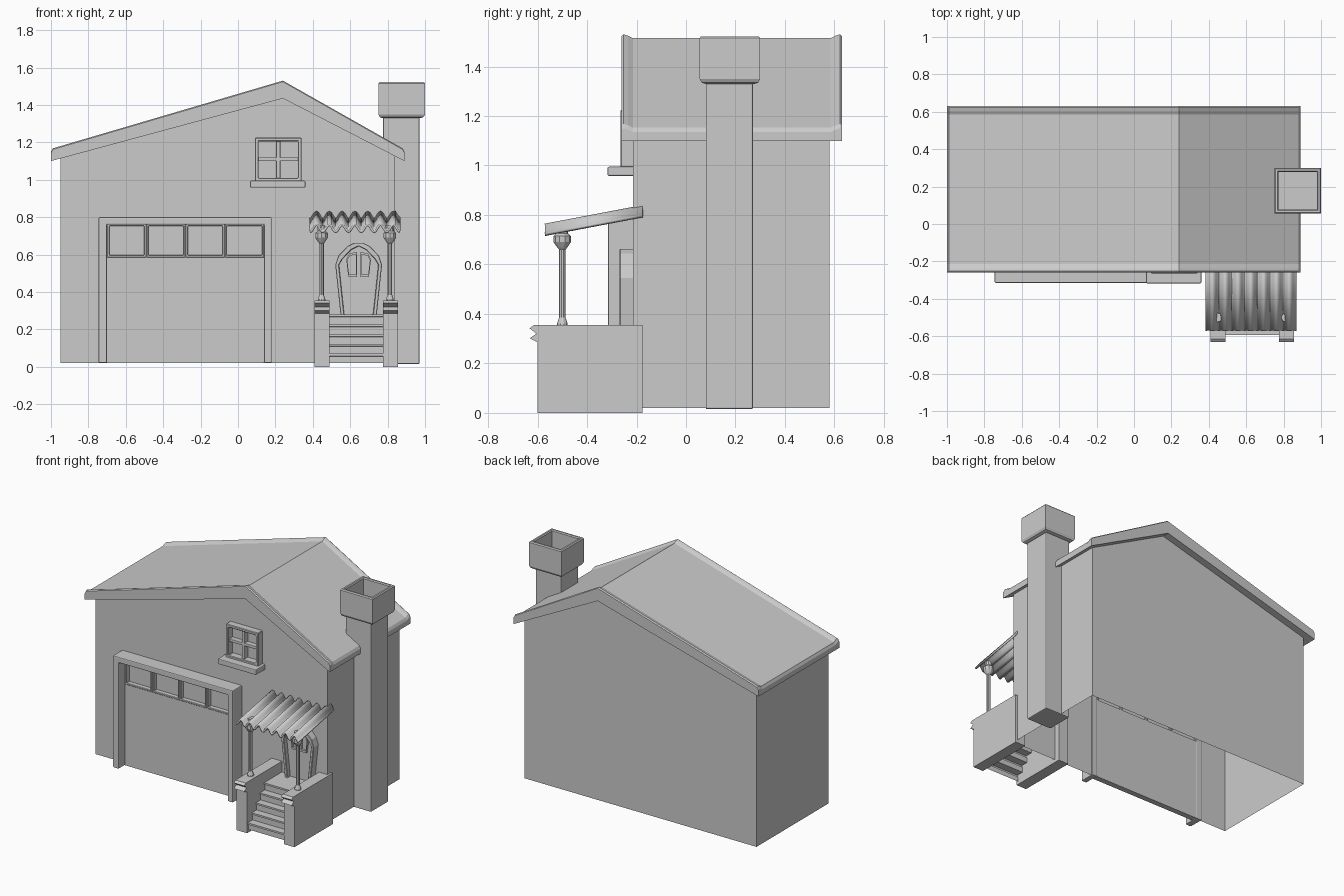
import bpy, bmesh, math
from mathutils import Vector

if "Cube" in bpy.data.objects:
    bpy.data.objects.remove(bpy.data.objects["Cube"])

GREY = bpy.data.materials.new("plain grey")
GREY.use_nodes = True
tone = (0.6, 0.6, 0.6, 1)
GREY.diffuse_color = tone
GREY.node_tree.nodes["Principled BSDF"].inputs["Base Color"].default_value = tone


def finish(name, bm, bevel=0, solid=False):
    if solid:
        bmesh.ops.recalc_face_normals(bm, faces=bm.faces)
    mesh = bpy.data.meshes.new(name)
    bm.to_mesh(mesh)
    bm.free()
    mesh.materials.append(GREY)
    obj = bpy.data.objects.new(name, mesh)
    bpy.context.collection.objects.link(obj)
    if bevel:
        mod = obj.modifiers.new("soft edges", "BEVEL")
        mod.width = bevel
        mod.segments = 2
    return obj


def loft(name, loops, caps=True, bevel=0):
    """Join equal closed loops of points into a skin."""
    bm = bmesh.new()
    rows = [[bm.verts.new(p) for p in loop] for loop in loops]
    n = len(rows[0])
    for a, b in zip(rows, rows[1:]):
        for i in range(n):
            j = (i + 1) % n
            bm.faces.new((a[i], a[j], b[j], b[i]))
    if caps:
        bm.faces.new(rows[0])
        bm.faces.new(rows[-1])
    return finish(name, bm, bevel, True)


def prism(name, outline, y0, y1, bevel=0):
    return loft(name, [[(x, y, z) for x, z in outline] for y in (y0, y1)], bevel=bevel)


def box(name, x0, x1, y0, y1, z0, z1, bevel=0):
    return prism(name, [(x0, z0), (x1, z0), (x1, z1), (x0, z1)], y0, y1, bevel)


def frame(name, outer, inner, y0, y1, bevel=0):
    """Closed border between two outlines, standing out from a wall."""
    path = [(outer, y0), (outer, y1), (inner, y1), (inner, y0), (outer, y0)]
    obj = loft(name, [[(x, y, z) for x, z in loop] for loop, y in path], False)
    bm = bmesh.new()
    bm.from_mesh(obj.data)
    bmesh.ops.remove_doubles(bm, verts=bm.verts, dist=0.0001)
    bmesh.ops.recalc_face_normals(bm, faces=bm.faces)
    bm.to_mesh(obj.data)
    bm.free()
    if bevel:
        obj.modifiers.new("soft edges", "BEVEL").width = bevel
    return obj


def rect(x0, x1, z0, z1):
    return [(x0, z0), (x1, z0), (x1, z1), (x0, z1)]


WALL = -0.215

# House shell, open underneath
shell = prism("house_walls", [(-0.95, 0.02), (0.84, 0.02), (0.84, 1.15),
                              (0.24, 1.46), (-0.95, 1.14)], WALL, 0.58)
bm = bmesh.new()
bm.from_mesh(shell.data)
bmesh.ops.delete(bm, geom=[f for f in bm.faces if f.normal.z < -0.9], context="FACES")
bm.to_mesh(shell.data)
bm.free()

# Roof slab with raised front and back rims
under = [(0.89, 1.1), (0.24, 1.435), (-1, 1.1)]
top = [(-1, 1.15), (-0.99, 1.168), (0.24, 1.53), (0.88, 1.168), (0.89, 1.15)]
stations = [(-0.26, 0.006), (-0.252, 0), (-0.235, 0.005), (-0.215, 0.015)]
stations += [(0.37 - y, d) for y, d in reversed(stations)]
loft("roof", [[(x, y, z) for x, z in under] + [(x, y, z - d) for x, z in top]
              for y, d in stations])

# Chimney with hollow cap
box("chimney_shaft", 0.775, 0.97, 0.08, 0.27, 0.015, 1.36, 0.006)


def square(inset, z):
    return [(x, y, z) for x, y in ((0.75 + inset, 0.055 + inset), (1 - inset, 0.055 + inset),
                                   (1 - inset, 0.3 - inset), (0.75 + inset, 0.3 - inset))]


loft("chimney_cap", [square(*s) for s in ((0.022, 1.33), (0.008, 1.335), (0, 1.35), (0, 1.515),
                                         (0.006, 1.522), (0.017, 1.522), (0.022, 1.515),
                                         (0.022, 1.36))])

# Garage surround and door with four panes
prism("garage_surround", [(-0.745, 0.02), (-0.745, 0.8), (0.18, 0.8), (0.18, 0.02),
                          (0.14, 0.02), (0.14, 0.76), (-0.7, 0.76), (-0.7, 0.02)],
      -0.315, WALL + 0.01, 0.006)
box("garage_door_panel", -0.7, 0.14, -0.245, WALL + 0.01, 0.02, 0.595)
for i in range(4):
    x = -0.7 + 0.21 * i
    frame("garage_pane_frame", rect(x, x + 0.21, 0.585, 0.765),
          rect(x + 0.012, x + 0.198, 0.597, 0.753), WALL + 0.01, -0.248, 0.003)

# Upper window with cross bars and sill
frame("window_frame", rect(0.09, 0.34, 0.99, 1.225), rect(0.11, 0.32, 1.01, 1.205),
      WALL + 0.01, -0.265, 0.004)
box("window_upright", 0.204, 0.226, -0.25, WALL + 0.01, 1.0, 1.215, 0.003)
box("window_crossbar", 0.1, 0.33, -0.25, WALL + 0.01, 1.1, 1.12, 0.003)
box("window_sill", 0.065, 0.36, -0.317, WALL + 0.01, 0.958, 0.995, 0.005)

# Arched entry door, tapering towards the floor
CX = 0.645


def arch(shrink):
    half = [(0.097, 0.28), (0.125, 0.545), (0.108, 0.595), (0.06, 0.645), (0.025, 0.663)]
    pts = [(x - shrink, z - shrink * (z > 0.55)) for x, z in half]
    return [(CX + x, z) for x, z in pts] + [(CX - x, z) for x, z in reversed(pts)]


frame("door_surround", arch(0), arch(0.02), WALL + 0.01, -0.268, 0.003)
prism("door_panel", arch(0.019), WALL + 0.01, -0.235)
for s in (-1, 1):
    pane = [(0.01, 0.48), (0.055, 0.48), (0.066, 0.575), (0.05, 0.605), (0.01, 0.615)]
    mid = Vector((0.037, 0.548))
    small = [mid + (Vector(p) - mid) * 0.8 for p in pane]
    frame("door_pane_frame", [(CX + s * x, z) for x, z in pane],
          [(CX + s * x, z) for x, z in small], -0.23, -0.25)

# Porch side walls with grooved front caps
side = [(-0.175, 0), (-0.6, 0), (-0.6, 0.285), (-0.632, 0.302), (-0.605, 0.32),
        (-0.632, 0.342), (-0.615, 0.355), (-0.175, 0.355)]
for x in (0.41, 0.775):
    loft("porch_side_wall", [[(px, y, z) for y, z in side] for px in (x, x + 0.08)])

# Stairs as a folded sheet, open underneath
steps = [(-0.585, 0.02)]
for i in range(5):
    y, z = -0.585 + 0.045 * i, 0.07 + 0.0525 * i
    steps += [(y, z - 0.015), (y - 0.008, z - 0.012), (y - 0.008, z), (y + 0.045, z)]
steps[-1] = (-0.175, 0.28)
bm = bmesh.new()
pairs = [[bm.verts.new((x, y, z)) for x in (0.485, 0.78)] for y, z in steps]
for a, b in zip(pairs, pairs[1:]):
    bm.faces.new((a[0], a[1], b[1], b[0]))
finish("stairs", bm)

# Turned porch columns
turning = [(0.022, 0.35), (0.021, 0.362), (0.013, 0.385), (0.013, 0.66), (0.02, 0.668),
           (0.035, 0.69), (0.035, 0.715), (0.024, 0.725), (0.024, 0.755)]
for x in (0.447, 0.812):
    loft("porch_column", [[(x + r * math.cos(a), -0.5 + r * math.sin(a), z)
                           for a in [math.tau * (k + 0.5) / 10 for k in range(10)]]
                          for r, z in turning])

# Corrugated awning
bm = bmesh.new()
rows = []
count = 7 * 10
for k in range(count + 1):
    t = k / count
    wave = -0.019 * math.cos(math.tau * 7 * t)
    x = 0.385 + 0.48 * t
    rows.append([bm.verts.new((x, -0.57, 0.74 + wave)), bm.verts.new((x, -0.175, 0.815 + wave))])
for a, b in zip(rows, rows[1:]):
    bm.faces.new((a[0], b[0], b[1], a[1]))
awning = finish("awning", bm)
mod = awning.modifiers.new("thickness", "SOLIDIFY")
mod.thickness = 0.012
mod.offset = 0
bpy.ops.object.select_all(action="DESELECT")
awning.select_set(True)
bpy.context.view_layer.objects.active = awning
bpy.ops.object.shade_smooth_by_angle(angle=math.radians(40))
